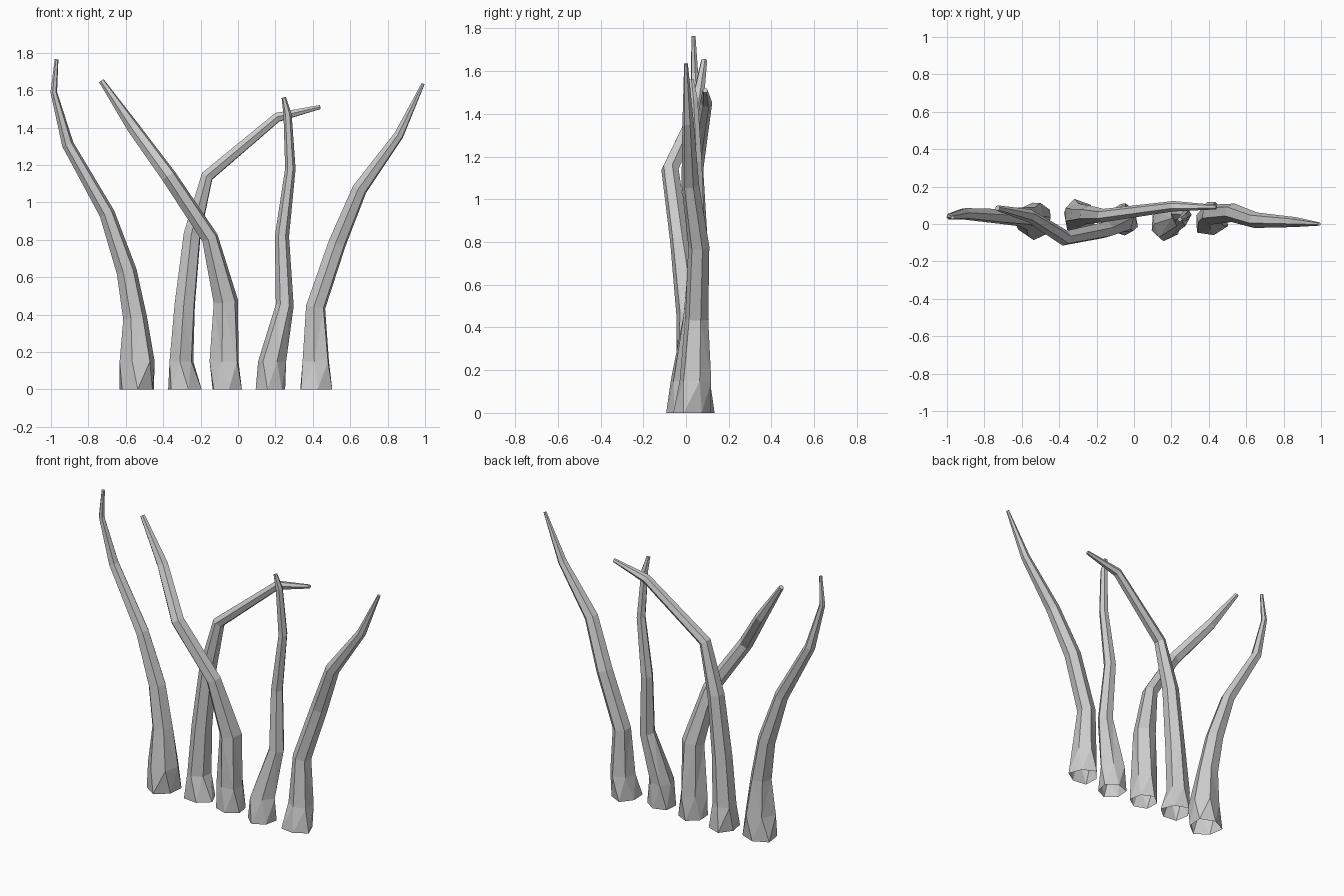
import bpy, bmesh, math
from mathutils import Vector

cube = bpy.data.objects.get("Cube")
if cube:
    bpy.data.objects.remove(cube, do_unlink=True)

grey = bpy.data.materials.new("stone grey")
grey.use_nodes = True
colour = (0.6, 0.6, 0.6, 1)
grey.diffuse_color = colour
grey.node_tree.nodes["Principled BSDF"].inputs["Base Color"].default_value = colour

SIDES = 6


def stalk(name, path, phase):
    """Six-sided tapering tube through (x, y, z, radius), open at the foot."""
    bm = bmesh.new()
    pts = [Vector(p[:3]) for p in path]
    last = len(pts) - 1
    rings = []
    for i, p in enumerate(pts):
        # ring plane: flat at the foot, halfway between segments at bends
        along = Vector((0, 0, 1))
        if i > 1:
            along = (p - pts[i - 1]).normalized()
            if i < last:
                along += (pts[i + 1] - p).normalized()
            along.normalize()
        side = Vector((0, 1, 0)).cross(along).normalized()
        depth = along.cross(side)
        twist = math.radians(phase + (22 if i == 0 else 0))
        ring = []
        for k in range(SIDES):
            a = twist + math.tau * k / SIDES
            # feet are slightly lobed
            r = path[i][3] * (1 + (0.1 * math.cos(3 * a + phase) if i < 2 else 0))
            ring.append(bm.verts.new(p + r * (math.cos(a) * side + math.sin(a) * depth)))
        rings.append(ring)
    for low, high in zip(rings, rings[1:]):
        for k in range(SIDES):
            n = (k + 1) % SIDES
            bm.faces.new((low[k], low[n], high[n], high[k]))
    bm.faces.new(rings[-1])
    # facet the flared foot
    foot = [f for f in bm.faces if min(v.co.z for v in f.verts) < 0.2]
    bmesh.ops.triangulate(bm, faces=foot)
    mesh = bpy.data.meshes.new(name)
    bm.to_mesh(mesh)
    bm.free()
    mesh.materials.append(grey)
    bpy.context.collection.objects.link(bpy.data.objects.new(name, mesh))


# Far right, bending outward with an upright tip
stalk("right_outer_stalk", [
    (-.54, .02, 0, .1), (-.535, .02, .15, .095), (-.55, .03, .38, .065),
    (-.595, .04, .63, .055), (-.7, .04, .94, .042), (-.91, .055, 1.31, .032),
    (-.985, .04, 1.59, .018), (-.97, .035, 1.765, .01)], 10)

# Broken-looking stalk that folds over to the left
stalk("folded_stalk", [
    (-.29, .04, 0, .092), (-.305, .045, .15, .07), (-.285, .045, .45, .06),
    (-.245, .05, .83, .05), (-.165, .045, 1.14, .036), (.21, .095, 1.455, .028),
    (.44, .09, 1.51, .012)], 25)

# Middle stalk leaning across in front
stalk("leaning_stalk", [
    (-.06, .02, 0, .085), (-.067, .025, .15, .08), (-.065, .02, .47, .068),
    (-.15, -.03, .81, .046), (-.37, -.075, 1.14, .042), (-.56, .045, 1.4, .035),
    (-.73, .085, 1.65, .015)], 15)

# Nearly upright stalk
stalk("upright_stalk", [
    (.17, -.005, 0, .085), (.175, 0, .15, .075), (.25, .03, .45, .048),
    (.235, .055, .82, .038), (.28, .05, 1.18, .028), (.265, .035, 1.47, .022),
    (.245, .025, 1.56, .012)], 0)

# Far left, sweeping outward to a point
stalk("left_outer_stalk", [
    (.41, .02, 0, .09), (.42, .04, .15, .075), (.415, .05, .44, .055),
    (.53, .06, .78, .05), (.65, .02, 1.07, .042), (.86, .01, 1.36, .027),
    (.99, 0, 1.635, .009)], 20)
